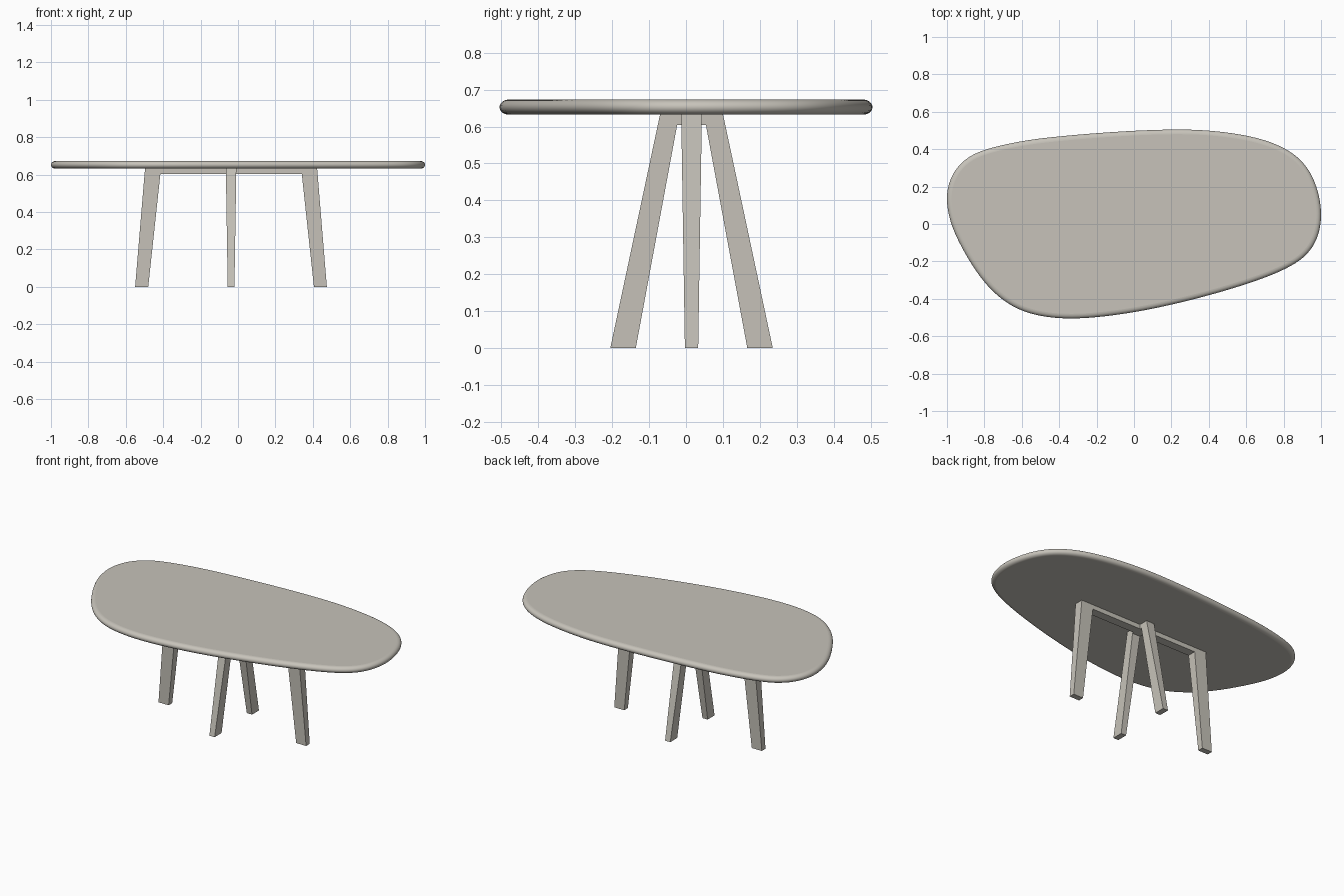
import bpy, bmesh, math
from mathutils import Vector

if "Cube" in bpy.data.objects:
    bpy.data.objects.remove(bpy.data.objects["Cube"])

mat = bpy.data.materials.new("warm grey")
mat.diffuse_color = (0.57, 0.545, 0.49, 1)
mat.use_nodes = True
mat.node_tree.nodes["Principled BSDF"].inputs["Base Color"].default_value = mat.diffuse_color


def make_object(name, bm):
    bmesh.ops.recalc_face_normals(bm, faces=bm.faces)
    mesh = bpy.data.meshes.new(name)
    bm.to_mesh(mesh)
    bm.free()
    mesh.materials.append(mat)
    ob = bpy.data.objects.new(name, mesh)
    bpy.context.collection.objects.link(ob)
    return ob


def smooth_loop(pts, steps=6):
    """Closed Catmull-Rom curve, lightly relaxed."""
    p, n, out = [Vector(q) for q in pts], len(pts), []
    for i in range(n):
        a, b, c, d = (p[(i + k) % n] for k in (-1, 0, 1, 2))
        for s in range(steps):
            t = s / steps
            out.append(0.5 * (2 * b + (c - a) * t + (2 * a - 5 * b + 4 * c - d) * t * t
                              + (3 * b - a - 3 * c + d) * t ** 3))
    for _ in range(12):
        out = [(out[i - 1] + 2 * out[i] + out[(i + 1) % len(out)]) / 4 for i in range(len(out))]
    return out


# Table top: free-form outline with a rounded rim
outline = smooth_loop([
    (1, .08), (.965, .23), (.9, .335), (.8, .41), (.65, .465), (.45, .497), (.25, .508),
    (0, .5), (-.2, .487), (-.4, .47), (-.6, .446), (-.8, .4), (-.9, .35), (-.97, .27),
    (-1, .17), (-.993, .07), (-.96, -.04), (-.88, -.19), (-.78, -.33), (-.65, -.435),
    (-.5, -.485), (-.3, -.5), (0, -.465), (.3, -.4), (.6, -.315), (.82, -.23),
    (.93, -.15), (.985, -.05)])
lo = [min(p[k] for p in outline) for k in (0, 1)]
hi = [max(p[k] for p in outline) for k in (0, 1)]
half = (1.0, 0.505)
outline = [Vector([((p[k] - lo[k]) / (hi[k] - lo[k]) * 2 - 1) * half[k] for k in (0, 1)])
           for p in outline]
n = len(outline)
bm = bmesh.new()
rings = []
for j in range(13):
    a = math.pi * (j / 12 - 0.5)
    inset = 0.025 * (1 - math.cos(a))
    z = 0.6525 + 0.0205 * math.sin(a)
    ring = []
    for i, p in enumerate(outline):
        t = (outline[(i + 1) % n] - outline[i - 1]).normalized()
        ring.append(bm.verts.new((p.x - t.y * inset, p.y + t.x * inset, z)))
    rings.append(ring)
for r0, r1 in zip(rings, rings[1:]):
    for i in range(n):
        k = (i + 1) % n
        bm.faces.new((r0[i], r0[k], r1[k], r1[i])).smooth = True
bm.faces.new(rings[0][::-1])
bm.faces.new(rings[-1])
make_object("table_top", bm)


# Leg frames: a splayed arch, thicker at the top than at the feet
def leg_frame(name, outer, inner, centre, along_y):
    top, under = 0.634, 0.604
    (o0, o1), (f0, f1), (i0, i1), (g0, g1) = outer[0], outer[1], inner[0], inner[1]
    # each foot, then the bar corners above it
    def x_at(a, b, za, zb, z):
        return a + (b - a) * (z - za) / (zb - za)
    ou0, ou1 = x_at(f0, o0, 0, top, under), x_at(f1, o1, 0, top, under)
    quads = [
        [(f0, 0), (g0, 0), (i0, under), (ou0, under)],
        [(g1, 0), (f1, 0), (ou1, under), (i1, under)],
        [(ou0, under), (i0, under), (i0, top), (o0, top)],
        [(i0, under), (i1, under), (i1, top), (i0, top)],
        [(i1, under), (ou1, under), (o1, top), (i1, top)]]
    bm = bmesh.new()
    cache = {}

    def vert(u, z, side):
        key = (u, z, side)
        if key not in cache:
            w = centre + side * (0.018 + 0.010 * z / top)
            cache[key] = bm.verts.new((w, u, z) if along_y else (u, w, z))
        return cache[key]

    edges = {}
    for q in quads:
        for side in (-1, 1):
            bm.faces.new([vert(u, z, side) for u, z in q])
        for a, b in zip(q, q[1:] + q[:1]):
            key = frozenset((a, b))
            edges[key] = None if key in edges else (a, b)
    for e in edges.values():
        if e:
            a, b = e
            bm.faces.new((vert(*a, -1), vert(*b, -1), vert(*b, 1), vert(*a, 1)))
    make_object(name, bm)


leg_frame("long_leg_frame", [(-.497, .423), (-.55, .475)],
          [(-.415, .341), (-.48, .406)], .015, False)
leg_frame("cross_leg_frame", [(-.07, .10), (-.205, .235)],
          [(-.024, .054), (-.136, .166)], -.037, True)
